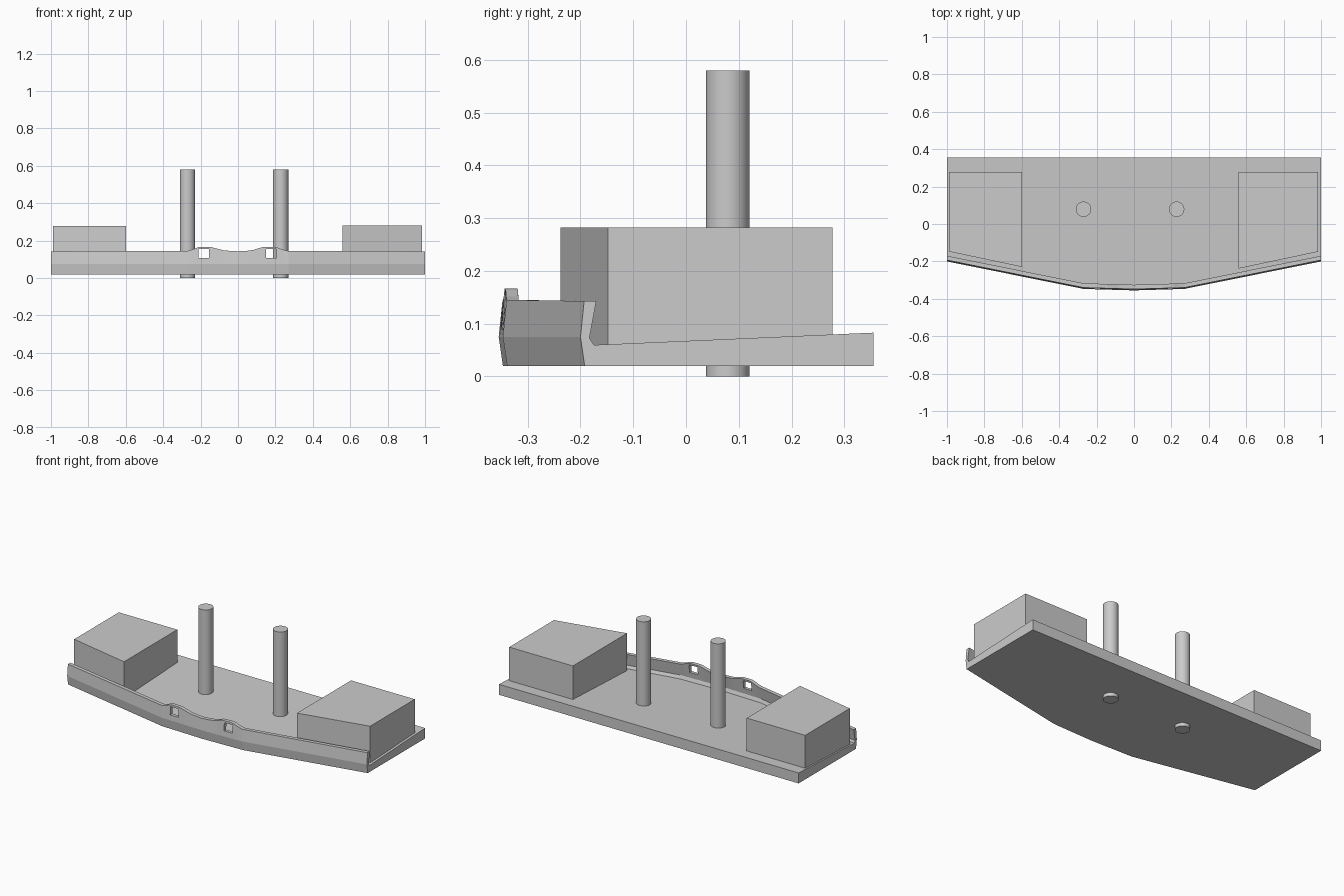
import bpy, bmesh

if "Cube" in bpy.data.objects:
    bpy.data.objects.remove(bpy.data.objects["Cube"])


def make_object(name, bm):
    bmesh.ops.recalc_face_normals(bm, faces=bm.faces)
    mesh = bpy.data.meshes.new(name)
    bm.to_mesh(mesh)
    bm.free()
    ob = bpy.data.objects.new(name, mesh)
    bpy.context.collection.objects.link(ob)
    return ob


def loft(name, rings):
    """Skin a row of equal-sized closed rings and cap both ends."""
    bm = bmesh.new()
    rows = [[bm.verts.new(p) for p in ring] for ring in rings]
    for a, b in zip(rows, rows[1:]):
        for i in range(len(a)):
            j = (i + 1) % len(a)
            bm.faces.new((a[i], a[j], b[j], b[i]))
    bm.faces.new(rows[0])
    bm.faces.new(rows[-1])
    return make_object(name, bm)


def front_shift(x):
    """Forward bow of the front edge, relative to its ends."""
    x = abs(x)
    if x > 0.27:
        return -0.147 * (1 - x) / 0.73
    return -0.155 + 0.008 * x / 0.27


def floor_z(y):
    return 0.061 + (y + 0.145) * 0.044


# Base plate and bowed front lip in one piece; (x, lip height) stations form two humps
stations = [(-1, .143), (-.27, .145), (-.245, .152), (-.215, .164), (-.195, .167),
            (-.145, .166), (-.115, .158), (-.08, .149), (-.05, .146), (0, .143),
            (.05, .146), (.08, .150), (.11, .159), (.135, .166), (.19, .167),
            (.21, .164), (.24, .152), (.27, .145), (1, .143)]


def section(x, top):
    s = front_shift(x)
    lip = [(-.192, .02), (-.200, .075), (-.193, top), (-.170, top), (-.183, .073)]
    pts = [(y + s, z) for y, z in lip]
    pts += [(y + s, floor_z(y + s)) for y in (-.1745, -.145)]
    pts += [(.355, floor_z(.355)), (.355, .02)]
    return [(x, y, z) for y, z in pts]


base = loft("base_with_lip", [section(x, t) for x, t in stations])

# Sight holes through the humps
for x0, x1 in ((-.21, -.155), (.15, .205)):
    ring = [(-.42, .107), (-.27, .107), (-.27, .155), (-.42, .155)]
    cutter = loft("hole_cutter", [[(x, y, z) for y, z in ring] for x in (x0, x1)])
    cutter.hide_render = True
    mod = base.modifiers.new("hole", 'BOOLEAN')
    mod.operation = 'DIFFERENCE'
    mod.solver = 'EXACT'
    mod.object = cutter
    bpy.context.view_layer.objects.active = base
    bpy.ops.object.modifier_apply(modifier=mod.name)
    bpy.data.objects.remove(cutter)

# Side blocks with fronts that follow the lip
for name, xs, top in (("left_block", (-.99, -.6), .278), ("right_block", (.56, .985), .282)):
    rings = []
    for x in xs:
        y = -.145 + front_shift(x) * 1.05
        rings.append([(x, y, .05), (x, .278, .05), (x, .278, top), (x, y, top)])
    loft(name, rings)

# Upright posts passing through the base
for name, x in (("left_post", -.27), ("right_post", .228)):
    bpy.ops.mesh.primitive_cylinder_add(vertices=48, radius=.041, depth=.58,
                                        location=(x, .079, .29))
    bpy.context.object.name = name
    bpy.ops.object.shade_smooth_by_angle()
